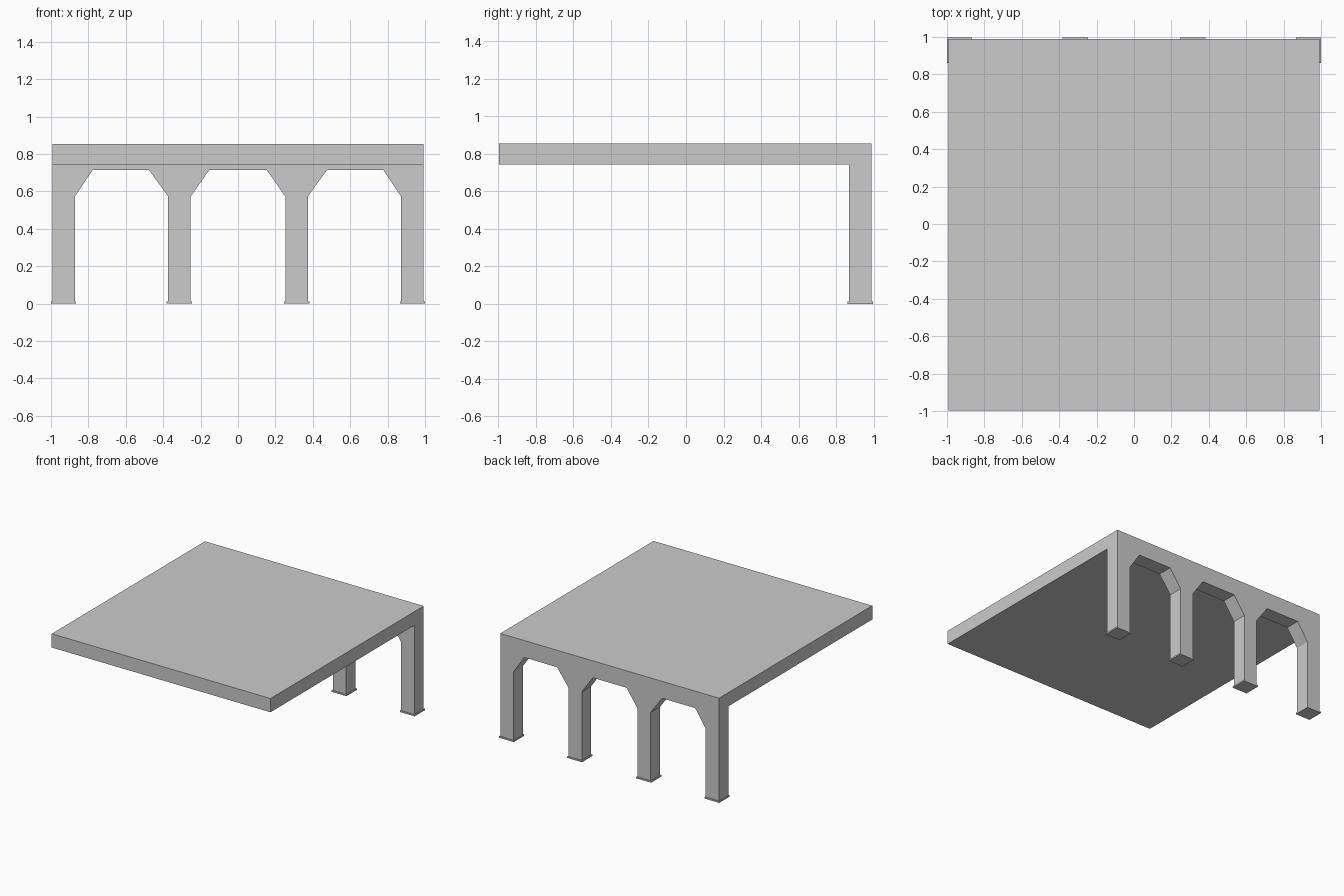
import bpy, bmesh
from mathutils import Vector

if "Cube" in bpy.data.objects:
    bpy.data.objects.remove(bpy.data.objects["Cube"])


def prism(name, profile, offset):
    """Extrude a closed outline of 3D points by an offset vector."""
    bm = bmesh.new()
    face = bm.faces.new([bm.verts.new(p) for p in profile])
    ext = bmesh.ops.extrude_face_region(bm, geom=[face])
    moved = [v for v in ext["geom"] if isinstance(v, bmesh.types.BMVert)]
    bmesh.ops.translate(bm, verts=moved, vec=Vector(offset))
    bmesh.ops.recalc_face_normals(bm, faces=bm.faces)
    mesh = bpy.data.meshes.new(name)
    bm.to_mesh(mesh)
    bm.free()
    obj = bpy.data.objects.new(name, mesh)
    bpy.context.collection.objects.link(obj)
    return obj


HALF = 0.993                      # half width of deck and wall
FRONT, INNER, BACK = -0.997, 0.868, 0.990
TOP, UNDER = 0.855, 0.742

# Deck and rear wall: one L-shaped side profile swept across the width
side = [(FRONT, UNDER), (FRONT, TOP), (BACK, TOP), (BACK, 0), (INNER, 0), (INNER, UNDER)]
deck = prism("deck_with_arcade", [(-HALF, y, z) for y, z in side], (2 * HALF, 0, 0))

# Three chamfered arch openings cut through the rear wall
# each: left, right, flat top left, flat top right
openings = [(-0.872, -0.373, -0.776, -0.477),
            (-0.253, 0.253, -0.153, 0.153),
            (0.373, 0.872, 0.477, 0.776)]
for l, r, tl, tr in openings:
    outline = [(l, -0.1), (l, 0.573), (tl, 0.716), (tr, 0.716), (r, 0.573), (r, -0.1)]
    cutter = prism("arch_cutter", [(x, 0.78, z) for x, z in outline], (0, 0.3, 0))
    cutter.hide_render = True
    mod = deck.modifiers.new("arch", "BOOLEAN")
    mod.operation = "DIFFERENCE"
    mod.solver = "EXACT"
    mod.object = cutter
    bpy.context.view_layer.objects.active = deck
    bpy.ops.object.modifier_apply(modifier=mod.name)
    bpy.data.objects.remove(cutter, do_unlink=True)

# Thin foot plates, slightly wider than the pillars
for i, (x0, x1) in enumerate([(-1.0, -0.866), (-0.381, -0.246), (0.246, 0.381), (0.866, 1.0)]):
    y0, y1 = 0.862, 0.997
    plate = [(x0, y0, 0), (x1, y0, 0), (x1, y1, 0), (x0, y1, 0)]
    prism(f"foot_plate_{i + 1}", plate, (0, 0, 0.012))
